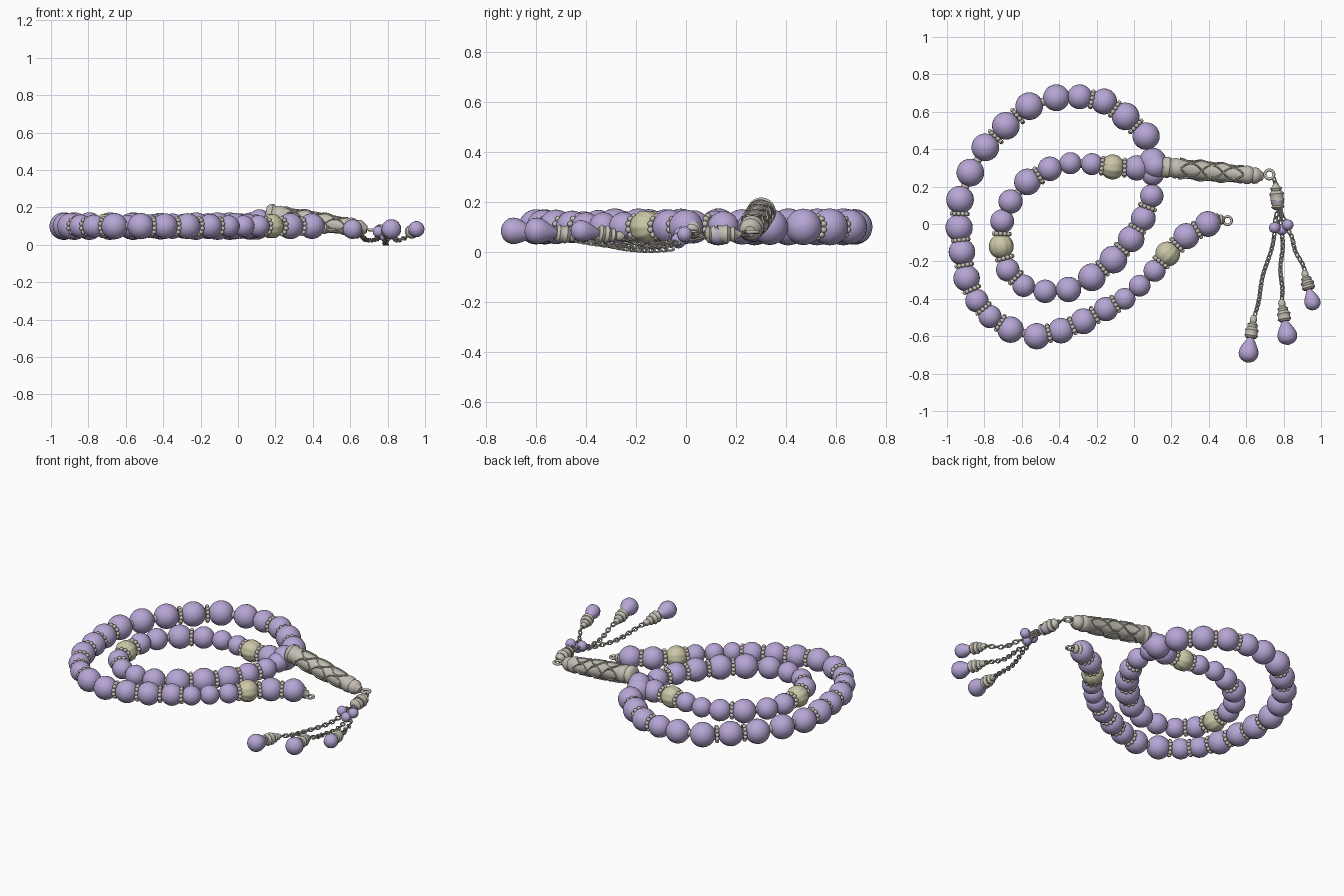
import bpy, bmesh
from math import sin, cos, pi
from mathutils import Vector, Matrix

cube = bpy.data.objects.get("Cube")
if cube:
    bpy.data.objects.remove(cube)


def material(name, rgb):
    m = bpy.data.materials.new(name)
    m.use_nodes = True
    m.diffuse_color = (*rgb, 1)
    bsdf = m.node_tree.nodes["Principled BSDF"]
    bsdf.inputs["Base Color"].default_value = (*rgb, 1)
    bsdf.inputs["Roughness"].default_value = 0.5
    return m


PURPLE = material("lilac stone", (0.47, 0.38, 0.66))
CREAM = material("cream stone", (0.60, 0.57, 0.39))
SILVER = material("antique silver", (0.55, 0.52, 0.45))
made = []


def finish(name, bm, mat):
    bmesh.ops.recalc_face_normals(bm, faces=bm.faces)
    mesh = bpy.data.meshes.new(name)
    bm.to_mesh(mesh)
    bm.free()
    mesh.materials.append(mat)
    ob = bpy.data.objects.new(name, mesh)
    bpy.context.collection.objects.link(ob)
    made.append(ob)
    return ob


def frame(a, direction):
    rot = direction.to_track_quat('Z', 'Y').to_matrix().to_4x4()
    return Matrix.Translation(a) @ rot


def lathe(name, profile, a, b, mat, seg=24, ribs=0):
    """Revolve (fraction along a-b, radius) pairs about the line a-b."""
    a, b = Vector(a), Vector(b)
    m, length = frame(a, b - a), (b - a).length
    bm = bmesh.new()
    rings = []
    for t, r in profile:
        ring = []
        for i in range(seg):
            ang = 2 * pi * i / seg
            k = r * (1 + (0.03 * cos(ribs * ang) if ribs else 0))
            ring.append(bm.verts.new(m @ Vector((k * cos(ang), k * sin(ang), t * length))))
        rings.append(ring)
    for lo, hi in zip(rings, rings[1:]):
        for i in range(seg):
            j = (i + 1) % seg
            bm.faces.new((lo[i], lo[j], hi[j], hi[i]))
    bm.faces.new(rings[0])
    bm.faces.new(rings[-1])
    return finish(name, bm, mat)


def bead(name, centre, axis, r, mat, stretch=1.0, ribs=0):
    steps = 14
    prof = [((1 - cos(u)) / 2, r * sin(u))
            for u in (pi * (0.04 + 0.92 * i / steps) for i in range(steps + 1))]
    half = axis.normalized() * r * stretch
    return lathe(name, prof, centre - half, centre + half, mat, 40 if ribs else 28, ribs)


def torus(bm, m, major, minor, n=14, k=6):
    rings = []
    for i in range(n):
        u = 2 * pi * i / n
        rings.append([bm.verts.new(m @ Vector((
            (major + minor * cos(v)) * cos(u), (major + minor * cos(v)) * sin(u),
            minor * sin(v)))) for v in (2 * pi * j / k for j in range(k))])
    for i in range(n):
        p, q = rings[i], rings[(i + 1) % n]
        for j in range(k):
            bm.faces.new((p[j], q[j], q[(j + 1) % k], p[(j + 1) % k]))


def loop(name, centre, major, minor):
    bm = bmesh.new()
    torus(bm, Matrix.Translation(centre), major, minor, 24, 8)
    finish(name, bm, SILVER)


def chain(name, a, b, sag=0.0, pitch=0.026):
    """Oval links, each turned a quarter from the last."""
    a, b = Vector(a), Vector(b)
    n = max(2, round((b - a).length / pitch))
    bm = bmesh.new()
    for i in range(n):
        t = (i + 0.5) / n
        p = a.lerp(b, t) - Vector((0, 0, sag * 4 * t * (1 - t)))
        p.x += 0.006 * sin(9 * t)
        m = frame(p, b - a) @ Matrix.Rotation(pi / 4 + i * pi / 2, 4, 'Z')
        m = m @ Matrix.Rotation(pi / 2, 4, 'Y') @ Matrix.Diagonal((1.45, 0.9, 1, 1))
        torus(bm, m, 0.0125, 0.0042)
    finish(name, bm, SILVER)


def spacer(name, centre, axis, radius=0.042, count=11):
    """Small ring of granules round the thread."""
    bm = bmesh.new()
    m = frame(centre, axis)
    torus(bm, m, radius * 0.65, radius * 0.3, 16, 6)
    for i in range(count):
        u = 2 * pi * i / count
        spot = Matrix.Translation(m @ Vector((radius * cos(u), radius * sin(u), 0)))
        bmesh.ops.create_icosphere(bm, subdivisions=2, radius=0.0125, matrix=spot)
    finish(name, bm, SILVER)


def strand(name, points, cream, spaced):
    pts = [Vector((x, y, 0.1)) for x, y in points]
    last = len(pts) - 1
    for i, p in enumerate(pts):
        before, after = pts[max(i - 1, 0)], pts[min(i + 1, last)]
        gap = (after - before).length / (1 if i in (0, last) else 2)
        r = min(max(gap * 0.52, 0.058), 0.074)
        if i in cream:
            bead(name + "_cream_bead", p, after - before, 0.065, CREAM, 1.0, 10)
        else:
            bead(name + "_bead", p, after - before, r, PURPLE)
        if i < last:
            mid, axis = (p + after) / 2, after - p
            lathe(name + "_thread", [(0, 0.022), (1, 0.022)], p, after, SILVER, 10)
            if i in spaced:
                spacer(name + "_spacer", mid, axis)


# Outer strand, from the handle round to the loose end
outer = [(0.1, 0.335), (0.065, 0.47), (-0.045, 0.575), (-0.16, 0.655), (-0.29, 0.68),
         (-0.415, 0.675), (-0.56, 0.63), (-0.685, 0.525), (-0.795, 0.41), (-0.875, 0.275),
         (-0.93, 0.13), (-0.935, -0.02), (-0.92, -0.15), (-0.895, -0.29), (-0.84, -0.41),
         (-0.77, -0.495), (-0.66, -0.565), (-0.52, -0.6), (-0.39, -0.57), (-0.27, -0.52),
         (-0.15, -0.455), (-0.05, -0.4), (0.03, -0.33), (0.11, -0.25), (0.18, -0.16),
         (0.28, -0.065), (0.395, 0.0)]
strand("outer", outer, {24}, {1, 2, 3, 6, 7, 10, 11, 12, 13, 14, 15, 17, 18, 19, 20, 23, 24, 25})

# Inner strand, curling back to the handle
inner = [(0.015, 0.3), (-0.115, 0.305), (-0.225, 0.32), (-0.34, 0.325), (-0.45, 0.295),
         (-0.57, 0.225), (-0.66, 0.12), (-0.705, 0.015), (-0.71, -0.12), (-0.675, -0.245),
         (-0.59, -0.33), (-0.475, -0.36), (-0.35, -0.35), (-0.225, -0.285), (-0.11, -0.19),
         (-0.015, -0.08), (0.05, 0.03), (0.095, 0.15), (0.1, 0.265)]
strand("inner", inner, {1, 8}, {0, 1, 4, 7, 8, 9, 13, 14, 15, 16})
bead("junction_bead", Vector((0.115, 0.31, 0.125)), Vector((1, 0, 0.1)), 0.065, PURPLE)

# Loose end cap with its loop
lathe("end_cap", [(0, 0.036), (0.15, 0.043), (0.3, 0.03), (0.45, 0.037), (0.6, 0.024),
                  (0.75, 0.028), (1, 0.012)], (0.415, 0.02, 0.095), (0.485, 0.025, 0.08), SILVER)
loop("end_loop", Vector((0.5, 0.018, 0.08)), 0.022, 0.007)

# Carved handle: barrel, collars and crossing vines
start, end = Vector((0.15, 0.305, 0.165)), Vector((0.69, 0.255, 0.083))
barrel = [(0, 0.042), (0.02, 0.054), (0.06, 0.058), (0.08, 0.05), (0.11, 0.05), (0.13, 0.056),
          (0.17, 0.05), (0.45, 0.053), (0.8, 0.044), (0.83, 0.05), (0.87, 0.048), (0.89, 0.041),
          (0.92, 0.045), (0.95, 0.04), (0.97, 0.03), (1, 0.02)]
lathe("handle", barrel, start, end, SILVER, 32)
m, length = frame(start, end - start), (end - start).length
for side in range(4):
    for sign in (-1, 1):
        bm = bmesh.new()
        previous = None
        for i in range(41):
            t = 0.17 + 0.63 * i / 40
            ang = side * pi / 2 + sign * 0.7 * sin(3 * pi * i / 40)
            r = 0.053 - 0.009 * max(0, (t - 0.5) / 0.3)
            q = m @ Vector((r * cos(ang), r * sin(ang), t * length))
            f = frame(q, end - start)
            ring = [bm.verts.new(f @ Vector((0.006 * cos(v), 0.006 * sin(v), 0)))
                    for v in (2 * pi * k / 6 for k in range(6))]
            if previous:
                for k in range(6):
                    j = (k + 1) % 6
                    bm.faces.new((previous[k], previous[j], ring[j], ring[k]))
            previous = ring
        finish("handle_vine", bm, SILVER)
loop("handle_loop", Vector((0.724, 0.265, 0.08)), 0.024, 0.008)
chain("tassel_link", (0.74, 0.25, 0.075), (0.76, 0.2, 0.07))

# Tassel head: capped small bead
lathe("tassel_head_cap", [(0, 0.012), (0.2, 0.02), (0.3, 0.032), (0.45, 0.026), (0.6, 0.04),
                          (0.8, 0.034), (1, 0.038)], (0.757, 0.22, 0.07), (0.766, 0.125, 0.07), SILVER)
bead("tassel_head_bead", Vector((0.767, 0.125, 0.065)), Vector((0, 1, 0)), 0.035, PURPLE)
lathe("tassel_head_base", [(0, 0.036), (0.4, 0.03), (0.6, 0.036), (1, 0.018)],
      (0.767, 0.115, 0.07), (0.77, 0.075, 0.07), SILVER)

# Three tassel strings: small bead, chain, cap and drop
drop_profile = [(0, 0.3), (0.12, 0.48), (0.3, 0.75), (0.5, 0.96), (0.65, 1.0),
                (0.8, 0.9), (0.9, 0.69), (0.97, 0.38), (1, 0.08)]
cap_profile = [(0, 0.012), (0.15, 0.02), (0.3, 0.016), (0.4, 0.029), (0.52, 0.025),
               (0.65, 0.037), (0.78, 0.031), (0.9, 0.037), (1, 0.027)]
strings = [((0.752, -0.02, 0.07), (0.642, -0.49), (0.605, -0.74), 0.053),
           ((0.79, -0.03, 0.045), (0.787, -0.405), (0.828, -0.645), 0.053),
           ((0.822, -0.005, 0.07), (0.91, -0.25), (0.965, -0.46), 0.043)]
for knot, top, tip, r in strings:
    knot = Vector(knot)
    top, tip = Vector((*top, 0.06)), Vector((*tip, 0.09))
    chain("upper_chain", (0.77, 0.09, 0.065), knot)
    bead("small_tassel_bead", knot, Vector((0, 1, 0)), 0.031, PURPLE, 0.95)
    chain("tassel_chain", knot - Vector((0, 0.025, 0.03)), top, 0.025)
    joint = top.lerp(tip, 0.48)
    lathe("drop_cap", cap_profile, top, joint, SILVER, 20)
    lathe("tassel_drop", [(t, k * r) for t, k in drop_profile], joint, tip, PURPLE)

# Smooth shading that keeps the carved collars crisp
bpy.ops.object.select_all(action='DESELECT')
for ob in made:
    ob.select_set(True)
bpy.context.view_layer.objects.active = made[0]
bpy.ops.object.shade_smooth_by_angle(angle=0.8)
